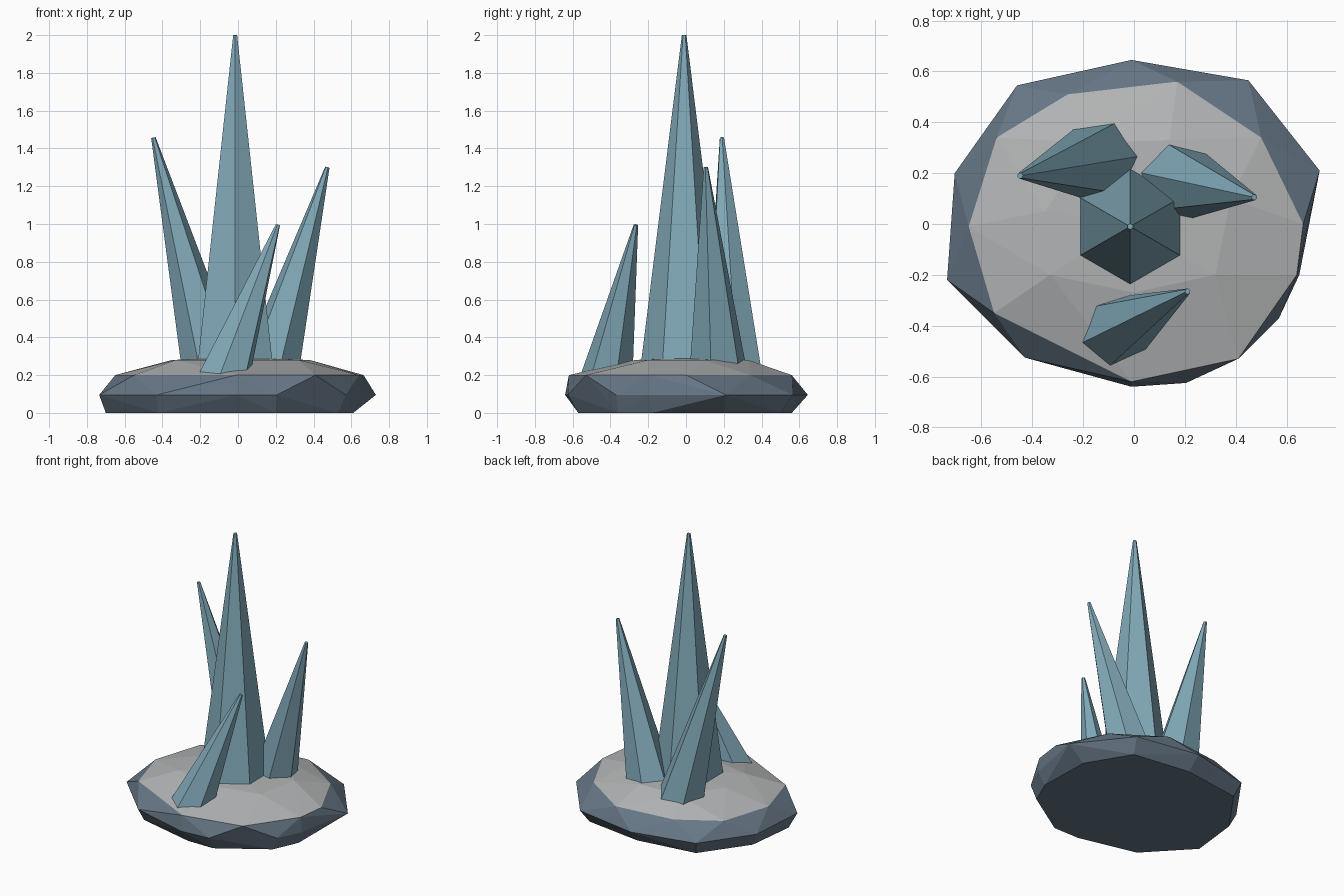
import bpy, bmesh, math
from mathutils import Vector, Matrix

if "Cube" in bpy.data.objects:
    bpy.data.objects.remove(bpy.data.objects["Cube"])


def material(name, color):
    mat = bpy.data.materials.new(name)
    mat.diffuse_color = (*color, 1)
    mat.use_nodes = True
    mat.node_tree.nodes["Principled BSDF"].inputs["Base Color"].default_value = mat.diffuse_color
    return mat


blue = material("crystal_blue", (0.225, 0.405, 0.49))
stone = material("stone_grey", (0.45, 0.46, 0.465))
slate = material("slate_side", (0.135, 0.185, 0.24))


def finish(name, bm, *mats):
    bmesh.ops.recalc_face_normals(bm, faces=bm.faces)
    mesh = bpy.data.meshes.new(name)
    bm.to_mesh(mesh)
    bm.free()
    for mat in mats:
        mesh.materials.append(mat)
    bpy.context.collection.objects.link(bpy.data.objects.new(name, mesh))


# Faceted rock base: hull around irregular rings, from the floor to the top
rings = [
    (0.0, [(-.70, -.17), (-.42, -.47), (.0, -.57), (.2, -.57), (.53, -.36), (.61, -.18),
           (.60, .2), (.42, .5), (0, .56), (-.43, .5), (-.66, .18)]),
    (0.095, [(-.735, -.22), (-.43, -.525), (-.01, -.64), (.205, -.625), (.57, -.37),
             (.65, -.2), (.73, .21), (.45, .565), (-.01, .645), (-.46, .545), (-.705, .2)]),
    (0.2, [(-.55, -.35), (-.01, -.62), (.41, -.53), (.64, -.2), (.665, .0),
           (.5, .34), (.17, .56), (-.26, .51), (-.54, .34), (-.65, -.01)]),
    (0.28, [(-.33, -.2), (-.35, .05), (-.17, .32), (.14, .33), (.38, .1), (.32, -.2), (0, -.27)]),
    (0.295, [(-.02, 0)]),
]
bm = bmesh.new()
for z, points in rings:
    for x, y in points:
        bm.verts.new((x, y, z))
bmesh.ops.convex_hull(bm, input=bm.verts[:])
bmesh.ops.delete(bm, geom=[v for v in bm.verts if not v.link_faces], context='VERTS')
bmesh.ops.delete(bm, geom=[e for e in bm.edges if not e.link_faces], context='EDGES')
# Grey on the top facets, dark slate on the sides and underside
for face in bm.faces:
    face.material_index = int(face.calc_center_median().z < 0.175)
finish("rock_base", bm, stone, slate)


# Six-sided tapered crystal from a base centre to a tip
def crystal(name, base, tip, radius, phase, sink, tip_radius=0.012):
    base, tip = Vector(base), Vector(tip)
    axis = tip - base
    length = axis.length
    foot = base - axis.normalized() * sink
    radius += (radius - tip_radius) * sink / length
    bm = bmesh.new()
    bmesh.ops.create_cone(bm, cap_ends=True, segments=6, radius1=radius,
                          radius2=tip_radius, depth=length + sink)
    first = max(bm.verts, key=lambda v: v.co.xy.length).co
    start = math.atan2(first.y, first.x)
    turn = Vector((0, 0, 1)).rotation_difference(axis).to_matrix().to_4x4()
    spin = Matrix.Rotation(math.radians(phase) - start, 4, 'Z')
    bm.transform(Matrix.Translation((foot + tip) / 2) @ turn @ spin)
    finish(name, bm, blue)


crystal("main_crystal", (-.015, -.01, .29), (-.015, -.01, 2.0), .225, 90, .1)
crystal("left_crystal", (-.15, .245, .28), (-.448, .19, 1.457), .155, 7, .08)
crystal("right_crystal", (.185, .165, .28), (.473, .105, 1.30), .15, 47, .08)
crystal("front_crystal", (-.055, -.41, .23), (.211, -.265, .995), .132, 20, .08)
